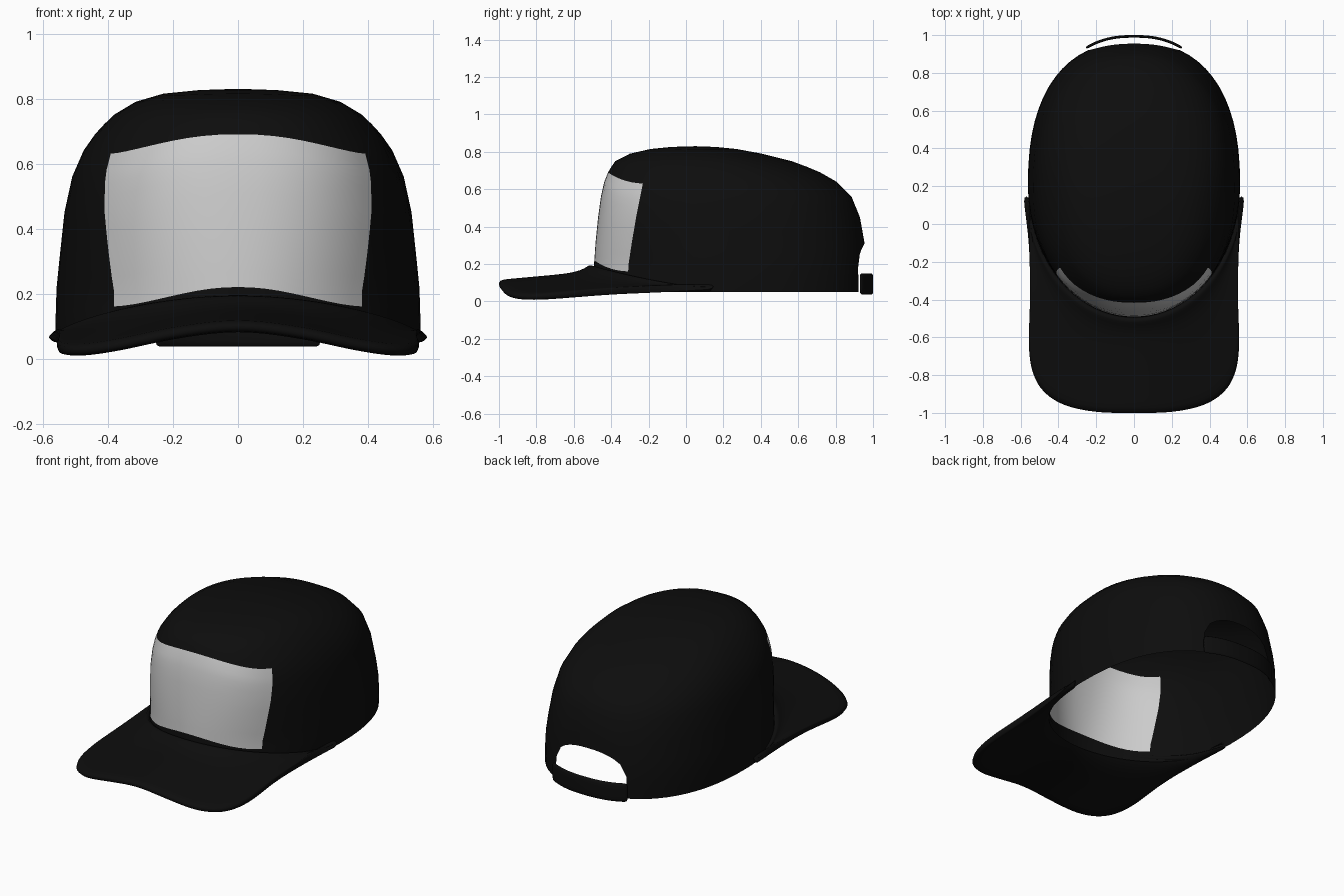
import bpy
from math import sin, cos, pi, sqrt
from mathutils import Vector

if "Cube" in bpy.data.objects:
    bpy.data.objects.remove(bpy.data.objects["Cube"])

PATCH_ANGLE, HOLE_ANGLE, ARCH_Z = 0.748, 0.37, 0.31

# Crown cross-sections: height, half width, front y, back y, centre y
SECTIONS = [
    (0.03, .560, -.500, .965, .20), (0.12, .562, -.498, .965, .20),
    (0.22, .558, -.490, .962, .20), (0.31, .549, -.484, .955, .20),
    (0.45, .534, -.470, .930, .20), (0.56, .510, -.455, .885, .20),
    (0.64, .475, -.437, .805, .19), (0.70, .433, -.413, .700, .17),
    (0.75, .382, -.378, .565, .14), (0.79, .315, -.300, .405, .10),
    (0.815, .23, -.190, .270, .06), (0.826, .12, -.08, .160, .05)]
ROWS = [.05, .10, .16, .22, .265, ARCH_Z, .38, .45, .51, .56, .60, .64,
        .69, .72, .75, .77, .79, .803, .815, .826]


def interp(x, xs, ys):
    if x <= xs[0]:
        return ys[0]
    for i in range(len(xs) - 1):
        if x <= xs[i + 1]:
            t = (x - xs[i]) / (xs[i + 1] - xs[i])
            return ys[i] + t * (ys[i + 1] - ys[i])
    return ys[-1]


def wrap(t):
    return (t + pi) % (2 * pi) - pi


def row_height(z, t):
    """Bend the horizontal rows along patch edges, front rim and rear arch."""
    t = abs(wrap(t))
    if t < pi / 2:
        return (z + .08 * cos(t) ** 2 * interp(z, [.05, .22], [1, 0])
                - .06 * sin(2 * t) ** 2 * interp(z, [.05, .22, .69, .826], [0, 1, 1, 0]))
    s = (pi - t) / HOLE_ANGLE
    q = 1 - sqrt(max(0, 1 - s * s)) if s <= 1 else max(0, 1 - (s - 1) * 1.5)
    return z - .13 * q * interp(z, [.05, ARCH_Z, .56], [0, 1, 0])


def crown_point(t, z):
    t = wrap(t)
    zs = [s[0] for s in SECTIONS]
    a, yf, yb, y0 = (interp(z, zs, [s[k] for s in SECTIONS]) for k in (1, 2, 3, 4))
    if abs(t) < pi / 2:
        t += .156 * sin(2 * t) * interp(z, [.2, .62], [0, 1])
        n = interp(z, [.2, .62, .826], [2, 2.4, 2.2])
    else:
        n = interp(z, [.2, .826], [2.4, 2.1])
    sx, cy = sin(t), cos(t)
    x = a * abs(sx) ** (2 / n) * (1 if sx > 0 else -1)
    d = abs(cy) ** (2 / n)
    y = y0 - (y0 - yf) * d if cy > 0 else y0 + (yb - y0) * d
    return Vector((x, y, z))


def make(name, verts, faces, mat=None):
    used = sorted({i for f in faces for i in f})
    new = {o: i for i, o in enumerate(used)}
    me = bpy.data.meshes.new(name)
    me.from_pydata([verts[i] for i in used], [], [[new[i] for i in f] for f in faces])
    me.shade_smooth()
    if mat:
        me.materials.append(mat)
    ob = bpy.data.objects.new(name, me)
    bpy.context.collection.objects.link(ob)
    return ob


def grid_faces(rows, cols):
    return [(r * cols + c, r * cols + c + 1, (r + 1) * cols + c + 1, (r + 1) * cols + c)
            for r in range(rows - 1) for c in range(cols - 1)]


def thicken(ob, thickness):
    m = ob.modifiers.new("thickness", 'SOLIDIFY')
    m.thickness, m.offset = thickness, 0
    m = ob.modifiers.new("rounding", 'SUBSURF')
    m.levels = m.render_levels = 1


black = bpy.data.materials.new("black_fabric")
black.diffuse_color = (.004, .004, .004, 1)
black.use_nodes = True
black.node_tree.nodes["Principled BSDF"].inputs["Base Color"].default_value = black.diffuse_color

# Crown and front panel share one grid, split by face
stops = [(-PATCH_ANGLE, PATCH_ANGLE, 20), (PATCH_ANGLE, pi - HOLE_ANGLE, 20),
         (pi - HOLE_ANGLE, pi + HOLE_ANGLE, 12),
         (pi + HOLE_ANGLE, 2 * pi - PATCH_ANGLE, 20)]
angles = [a + (b - a) * i / n for a, b, n in stops for i in range(n)]
N = len(angles)
verts = [crown_point(t, row_height(z, t)) for z in ROWS for t in angles]
crown, panel = [], []
for r in range(len(ROWS) - 1):
    for c in range(N):
        d = (c + 1) % N
        f = (r * N + c, r * N + d, (r + 1) * N + d, (r + 1) * N + c)
        if c < 20 and ROWS[r] >= .219 and ROWS[r + 1] <= .691:
            panel.append(f)
        elif 40 <= c < 52 and ROWS[r + 1] <= ARCH_Z + .001:
            continue                      # rear opening
        else:
            crown.append(f)
verts.append(Vector((0, .05, .83)))
last = (len(ROWS) - 1) * N
crown += [(last + c, last + (c + 1) % N, len(verts) - 1) for c in range(N)]
make("crown", verts, crown, black)
make("front_panel", verts, panel)

# Brim: lofted from the front rim to a drooping outline
OUTLINE = [(0, -1.003, .098), (.20, -.998, .075), (.37, -.962, .038), (.48, -.89, .021),
           (.537, -.79, .022), (.558, -.65, .033), (.55, -.45, .050), (.55, -.25, .062),
           (.563, 0, .075), (.572, .15, .08)]


def outline_point(u):
    """Smooth curve through the outline, u from -1 to 1."""
    side = -1 if u < 0 else 1
    n = len(OUTLINE) - 1
    f = abs(u) * n
    i = min(int(f), n - 1)
    t = f - i
    mirror = lambda p: Vector((-p[0], p[1], p[2]))
    p1, p2 = Vector(OUTLINE[i]), Vector(OUTLINE[i + 1])
    p0 = Vector(OUTLINE[i - 1]) if i else mirror(OUTLINE[1])
    p3 = Vector(OUTLINE[i + 2]) if i + 2 <= n else p2 * 2 - p1
    p = .5 * (2 * p1 + (p2 - p0) * t + (2 * p0 - 5 * p1 + 4 * p2 - p3) * t * t
              + (3 * p1 - p0 - 3 * p2 + p3) * t ** 3)
    return Vector((p.x * side, p.y, p.z))


COLS, LOFT = 45, 11
brim = []
for r in range(LOFT):
    v = (r / (LOFT - 1)) ** 1.3
    for c in range(COLS):
        u = -1 + 2 * c / (COLS - 1)
        t = u * 1.48
        inner = crown_point(t, row_height(.05, t)) + Vector((0, 0, .012))
        p = inner.lerp(outline_point(u), v)
        p.z += .045 * (1 - v) ** 10 * cos(t)
        brim.append(p)
thicken(make("brim", brim, grid_faces(LOFT, COLS), black), .038)

# Rear strap bridging the opening
SC = 17
strap = []
for z in (.035, .07, .115, .152):
    for c in range(SC):
        k = -1 + 2 * c / (SC - 1)
        p = crown_point(pi + k * .40, z)
        p.y += .029 - .012 * k * k
        strap.append(p)
thicken(make("rear_strap", strap, grid_faces(4, SC), black), .014)
